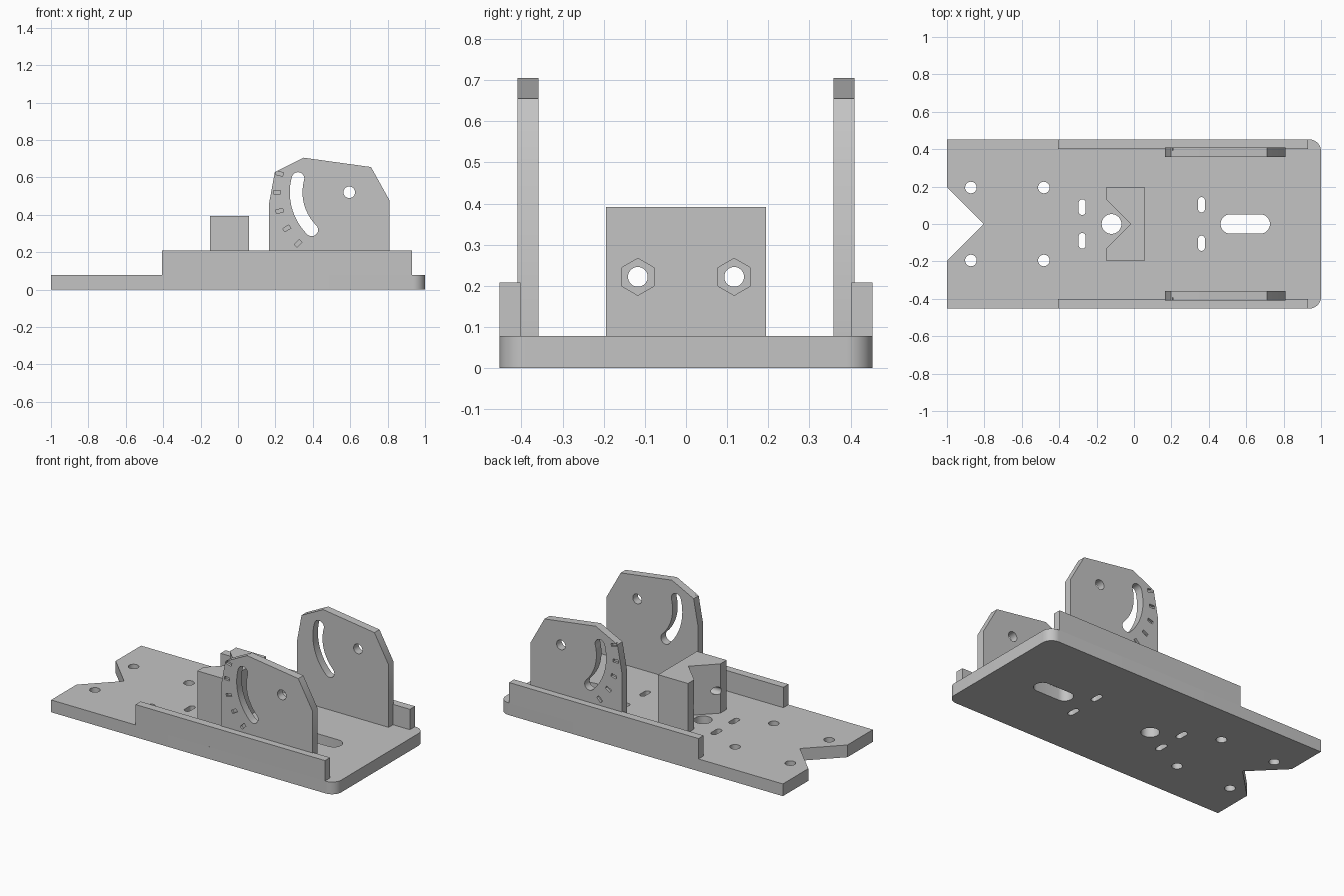
import bpy, bmesh
from math import sin, cos, radians

cube = bpy.data.objects.get("Cube")
if cube:
    bpy.data.objects.remove(cube, do_unlink=True)

grey = bpy.data.materials.new("plain grey")
grey.use_nodes = True
GREY = (0.55, 0.55, 0.55, 1)
grey.diffuse_color = GREY
grey.node_tree.nodes["Principled BSDF"].inputs["Base Color"].default_value = GREY

AXES = {"x": lambda u, v, w: (w, u, v),
        "y": lambda u, v, w: (u, w, v),
        "z": lambda u, v, w: (u, v, w)}


def prism(name, outline, lo, hi, axis="z"):
    """Extrude a closed 2D outline along an axis."""
    place = AXES[axis]
    bm = bmesh.new()
    lower = [bm.verts.new(place(u, v, lo)) for u, v in outline]
    upper = [bm.verts.new(place(u, v, hi)) for u, v in outline]
    bm.faces.new(lower)
    bm.faces.new(upper)
    n = len(outline)
    for i in range(n):
        j = (i + 1) % n
        bm.faces.new((lower[i], lower[j], upper[j], upper[i]))
    bmesh.ops.recalc_face_normals(bm, faces=bm.faces)
    mesh = bpy.data.meshes.new(name)
    bm.to_mesh(mesh)
    bm.free()
    mesh.materials.append(grey)
    obj = bpy.data.objects.new(name, mesh)
    bpy.context.collection.objects.link(obj)
    return obj


def arc(cu, cv, r, start, end, steps):
    angles = [radians(start + (end - start) * i / steps) for i in range(steps + 1)]
    return [(cu + r * cos(a), cv + r * sin(a)) for a in angles]


def circle(cu, cv, r, sides=32, turn=0):
    return arc(cu, cv, r, turn, turn + 360, sides)[:-1]


def rect(u0, u1, v0, v1):
    return [(u0, v0), (u1, v0), (u1, v1), (u0, v1)]


def slot(cu, cv, half, r, upright):
    """Straight slot with round ends; half is centre to end-cap centre."""
    if upright:
        return arc(cu, cv + half, r, 0, 180, 14) + arc(cu, cv - half, r, 180, 360, 14)
    return arc(cu + half, cv, r, -90, 90, 14) + arc(cu - half, cv, r, 90, 270, 14)


def cut(obj, cutters):
    """Subtract every cutter, then remove the cutters."""
    for c in cutters:
        c.hide_render = True
        mod = obj.modifiers.new("cut", "BOOLEAN")
        mod.operation = "DIFFERENCE"
        mod.solver = "EXACT"
        mod.object = c
    graph = bpy.context.evaluated_depsgraph_get()
    mesh = bpy.data.meshes.new_from_object(obj.evaluated_get(graph))
    obj.modifiers.clear()
    obj.data = mesh
    for c in cutters:
        bpy.data.objects.remove(c, do_unlink=True)


parts = []
BASE_TOP, HALF_Y, R = 0.078, 0.453, 0.065

# Base plate with notched end and rounded far corners
outline = [(-1, HALF_Y), (-1, 0.197), (-0.803, 0), (-1, -0.197), (-1, -HALF_Y)]
outline += arc(1 - R, R - HALF_Y, R, -90, 0, 12)
outline += arc(1 - R, HALF_Y - R, R, 0, 90, 12)
base = prism("base_plate", outline, 0, BASE_TOP)

# Openings through the base
openings = [circle(-0.12, 0, 0.053), slot(0.595, 0, 0.08, 0.052, False)]
for s in (-1, 1):
    openings += [circle(x, s * 0.195, 0.031) for x in (-0.872, -0.482)]
    openings += [slot(-0.277, s * 0.09, 0.023, 0.019, True),
                 slot(0.361, s * 0.103, 0.023, 0.018, True)]
cut(base, [prism("cutter", o, -0.1, 0.2) for o in openings])
parts.append(base)

# Side rails and angle plates
PX, PZ = 0.595, 0.52          # pivot hole
SLOT_R, SLOT_W = 0.284, 0.034
plate_outline = [(0.166, BASE_TOP), (0.166, 0.46), (0.197, 0.628), (0.35, 0.705),
                 (0.711, 0.655), (0.811, 0.475), (0.811, BASE_TOP)]
start, end = 165, 225
top_cap = (PX + SLOT_R * cos(radians(start)), PZ + SLOT_R * sin(radians(start)))
low_cap = (PX + SLOT_R * cos(radians(end)), PZ + SLOT_R * sin(radians(end)))
curved_slot = (arc(PX, PZ, SLOT_R + SLOT_W, start, end, 20)
               + arc(*low_cap, SLOT_W, end, end + 180, 12)[1:-1]
               + arc(PX, PZ, SLOT_R - SLOT_W, end, start, 20)
               + arc(*top_cap, SLOT_W, start - 180, start, 12)[1:-1])


def tick(angle):
    """Small radial rectangle for the angle scale."""
    c, s = cos(radians(angle)), sin(radians(angle))
    corners = rect(0.367, 0.405, -0.01, 0.01)
    return [(PX + r * c - t * s, PZ + r * s + t * c) for r, t in corners]


for side, s in (("right", -1), ("left", 1)):
    parts.append(prism(side + "_rail", rect(-0.405, 0.93, BASE_TOP, 0.208),
                       s * 0.402, s * HALF_Y, "y"))
    plate = prism(side + "_angle_plate", plate_outline, s * 0.358, s * 0.409, "y")
    cutters = [prism("cutter", o, s * 0.3, s * 0.5, "y")
               for o in (curved_slot, circle(PX, PZ, 0.031))]
    cutters += [prism("cutter", tick(a), s * 0.394, s * 0.5, "y")
                for a in range(165, 226, 15)]
    cut(plate, cutters)
    parts.append(plate)

# Centre block with V groove, bolt holes and hexagonal nut pockets
block = prism("centre_block",
              [(-0.15, 0.195), (-0.15, 0.132), (-0.017, 0), (-0.15, -0.132),
               (-0.15, -0.195), (0.06, -0.195), (0.06, 0.195)], BASE_TOP, 0.392)
cutters = []
for s in (-1, 1):
    cutters.append(prism("cutter", circle(s * 0.117, 0.222, 0.024), -0.3, 0.2, "x"))
    cutters.append(prism("cutter", circle(s * 0.117, 0.222, 0.045, 6, 30), 0.02, 0.2, "x"))
cut(block, cutters)
parts.append(block)

# Smooth the round surfaces, keep edges sharp
bpy.ops.object.select_all(action="DESELECT")
for p in parts:
    p.select_set(True)
bpy.context.view_layer.objects.active = base
bpy.ops.object.shade_smooth_by_angle(angle=radians(30))
